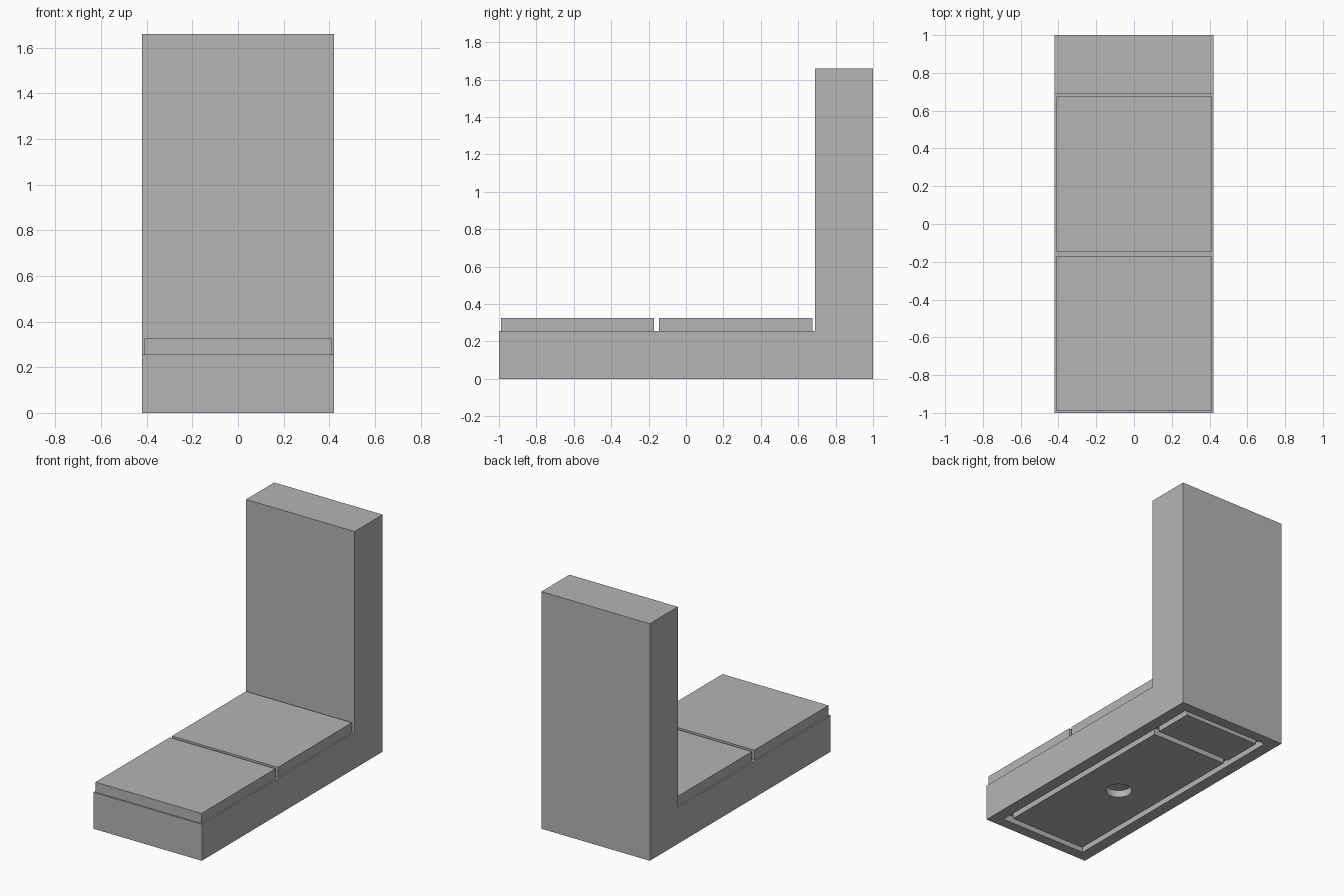
import bpy, bmesh

cube = bpy.data.objects.get("Cube")
if cube:
    bpy.data.objects.remove(cube, do_unlink=True)

grey = bpy.data.materials.new("plain grey")
grey.use_nodes = True
colour = (0.46, 0.46, 0.46, 1)
grey.diffuse_color = colour
grey.node_tree.nodes["Principled BSDF"].inputs["Base Color"].default_value = colour


def finish(name, bm):
    bmesh.ops.recalc_face_normals(bm, faces=bm.faces)
    mesh = bpy.data.meshes.new(name)
    bm.to_mesh(mesh)
    bm.free()
    mesh.materials.append(grey)
    obj = bpy.data.objects.new(name, mesh)
    bpy.context.collection.objects.link(obj)
    return obj


def box(name, half_width, y0, y1, z0, z1):
    bm = bmesh.new()
    bmesh.ops.create_cube(bm, size=1)
    for v in bm.verts:
        v.co = (v.co.x * 2 * half_width,
                y1 if v.co.y > 0 else y0,
                z1 if v.co.z > 0 else z0)
    return finish(name, bm)


def cut(target, cutter):
    cutter.hide_render = True
    cutter.hide_viewport = True
    cutter.display_type = 'WIRE'
    mod = target.modifiers.new("cut", 'BOOLEAN')
    mod.operation = 'DIFFERENCE'
    mod.solver = 'EXACT'
    mod.object = cutter
    # Apply the cut and drop the cutter
    graph = bpy.context.evaluated_depsgraph_get()
    mesh = bpy.data.meshes.new_from_object(target.evaluated_get(graph))
    target.modifiers.clear()
    target.data = mesh
    bpy.data.objects.remove(cutter, do_unlink=True)


# L-shaped body: side profile extruded across the width
W = 0.42
bm = bmesh.new()
profile = [(-1, 0), (1, 0), (1, 1.66), (0.69, 1.66), (0.69, 0.255), (-1, 0.255)]
side = bm.faces.new([bm.verts.new((-W, y, z)) for y, z in profile])
extruded = bmesh.ops.extrude_face_region(bm, geom=[side])["geom"]
bmesh.ops.translate(bm, vec=(2 * W, 0, 0),
                    verts=[g for g in extruded if isinstance(g, bmesh.types.BMVert)])
body = finish("body", bm)

# Shallow recess under the base
DEPTH = 0.05
cut(body, box("recess_cutter", 0.337, -0.925, 0.925, -0.1, DEPTH))

# Panels set in the recess, leaving a groove all round
main_panel = box("underside_main_panel", 0.295, -0.88, 0.56, 0, DEPTH)
box("underside_rear_panel", 0.295, 0.605, 0.89, 0, DEPTH)

# Round hole in the main panel
bm = bmesh.new()
bmesh.ops.create_cone(bm, cap_ends=True, segments=48, radius1=0.085, radius2=0.085, depth=0.4)
bmesh.ops.translate(bm, vec=(0, -0.155, 0), verts=bm.verts)
cut(main_panel, finish("hole_cutter", bm))

# Two plates on top of the base
for name, y0 in (("front_top_plate", -0.99), ("rear_top_plate", -0.145)):
    box(name, 0.41, y0, y0 + 0.82, 0.255, 0.325)
